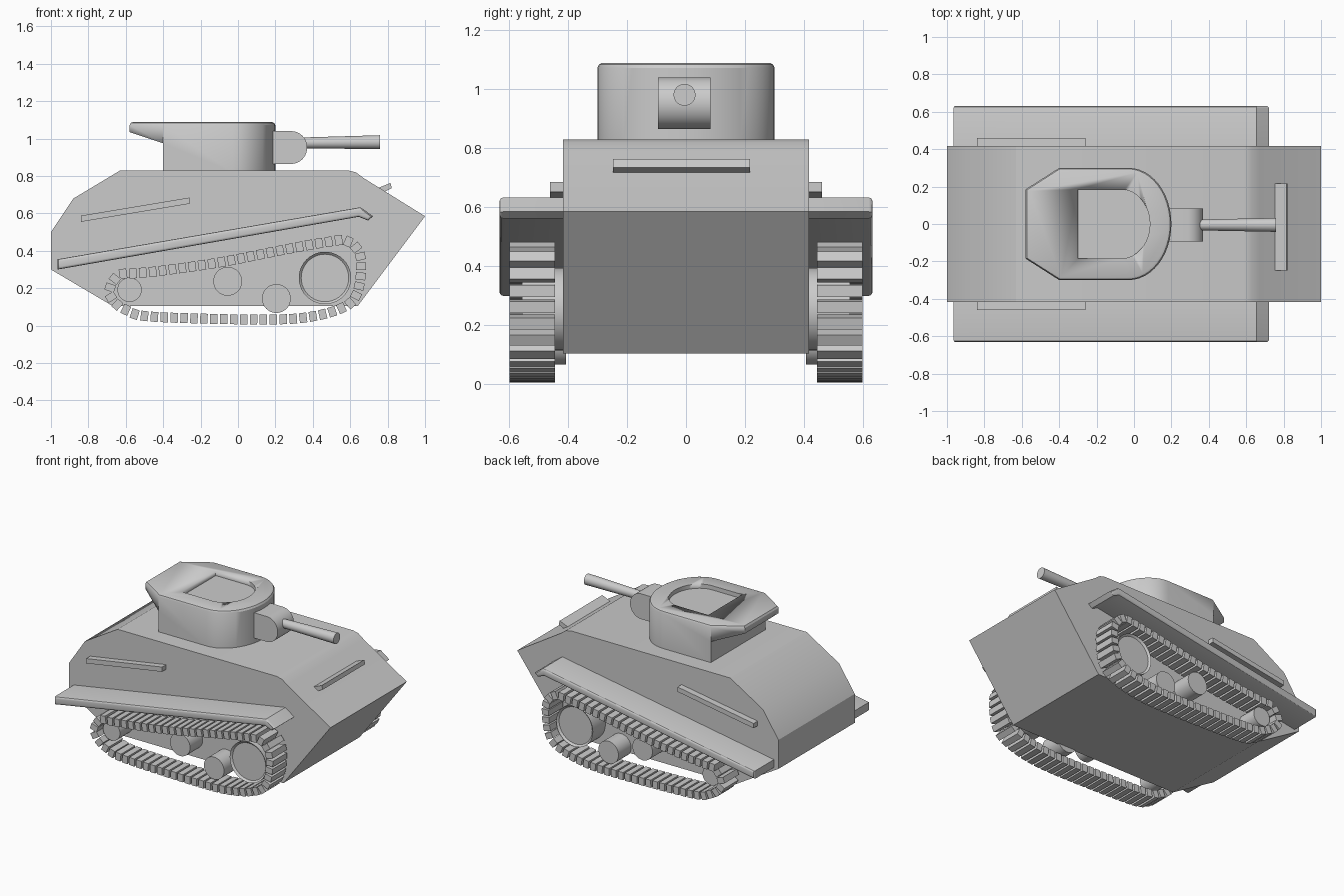
import bpy, bmesh, math
from mathutils import Vector, Matrix

if "Cube" in bpy.data.objects:
    bpy.data.objects.remove(bpy.data.objects["Cube"])


def finish(name, bm, angle=30):
    bmesh.ops.recalc_face_normals(bm, faces=bm.faces[:])
    me = bpy.data.meshes.new(name)
    bm.to_mesh(me)
    bm.free()
    ob = bpy.data.objects.new(name, me)
    bpy.context.collection.objects.link(ob)
    bpy.ops.object.select_all(action='DESELECT')
    ob.select_set(True)
    bpy.context.view_layer.objects.active = ob
    bpy.ops.object.shade_smooth_by_angle(angle=math.radians(angle))
    return ob


def loft(loops):
    """Closed solid through matching vertex loops."""
    bm = bmesh.new()
    rings = [[bm.verts.new(p) for p in loop] for loop in loops]
    n = len(rings[0])
    for a, b in zip(rings, rings[1:]):
        for i in range(n):
            bm.faces.new((a[i], a[(i + 1) % n], b[(i + 1) % n], b[i]))
    bm.faces.new(rings[0])
    bm.faces.new(rings[-1])
    return bm


def side_prism(profile, y0, y1):
    return loft([[(x, y, z) for x, z in profile] for y in (y0, y1)])


def nose(cx, rx, ry, n=24):
    """Half ellipse facing +x, from -y to +y."""
    return [(cx + rx * math.cos(t), ry * math.sin(t))
            for t in (-math.pi / 2 + math.pi * i / n for i in range(n + 1))]


def cylinder(name, c, r0, r1, length, axis, rim=0):
    bm = bmesh.new()
    bmesh.ops.create_cone(bm, cap_ends=True, segments=40, radius1=r0, radius2=r1, depth=length)
    if rim:
        caps = [f for f in bm.faces if len(f.verts) > 4]
        bmesh.ops.inset_individual(bm, faces=caps, thickness=rim, depth=-rim)
    rot = Vector((0, 0, 1)).rotation_difference(Vector(axis)).to_matrix().to_4x4()
    bm.transform(Matrix.Translation(c) @ rot)
    return finish(name, bm)


def cut(ob, cutter):
    cutter.hide_render = True
    m = ob.modifiers.new("cut", 'BOOLEAN')
    m.operation, m.solver, m.object = 'DIFFERENCE', 'EXACT', cutter
    bpy.context.view_layer.objects.active = ob
    bpy.ops.object.modifier_apply(modifier=m.name)
    bpy.data.objects.remove(cutter)


# Hull
finish("hull", side_prism([(-1, .30), (-1, .50), (-.88, .68), (-.63, .83), (.59, .83), (.63, .82),
                           (.67, .79), (1, .585), (.64, .105), (-.67, .105)], -.417, .417))

# Turret with a softened top edge, undercut rear and recessed hatch
outline = [(-.40, .30), (-.58, .185), (-.58, -.185), (-.40, -.30)] + nose(-.03, .23, .30)
levels = [(.82, 1), (1.072, 1), (1.084, .982), (1.089, .95)]
turret = finish("turret", loft([[(-.19 + (x + .19) * s, y * s, z) for x, y in outline]
                                for z, s in levels]))
cut(turret, finish("undercut", side_prism(
    [(-.7, .7), (-.4, .7), (-.4, .975), (-.58, 1.035), (-.7, 1.075)], -.5, .5)))
hatch = [(-.30, .185), (-.30, -.185)] + nose(-.07, .155, .185)
cut(turret, finish("hatch_recess", loft([[(x, y, z) for x, y in hatch] for z in (1.06, 1.2)])))

# Gun mantlet and barrel
mantlet = [(.12, .865), (.12, 1.04)] + [(.285 + .085 * math.cos(t), .9525 + .0875 * math.sin(t))
           for t in (math.pi / 2 - math.pi * i / 20 for i in range(21))]
finish("gun_mantlet", side_prism(mantlet, -.094, .083))
cylinder("gun_barrel", (.55, -.005, .979), .029, .037, .42, (1, 0, .01))

# Bar on the sloped nose
finish("nose_bar", side_prism([(.74, .732), (.815, .763), (.822, .735), (.77, .71)], -.248, .217))

# Track path as a closed smooth curve, resampled evenly
path = [(-.60, .085), (-.50, .052), (-.2, .038), (.2, .033), (.4, .05), (.55, .092), (.625, .15),
        (.655, .26), (.65, .385), (.58, .453), (.45, .443), (.2, .397), (-.1, .338), (-.4, .295),
        (-.55, .28), (-.64, .268), (-.688, .185), (-.655, .122)]
P = [Vector((x, 0, z)) for x, z in path]
dense = []
for i in range(len(P)):
    a, b, c, d = (P[(i + k) % len(P)] for k in (-1, 0, 1, 2))
    for j in range(20):
        t = j / 20
        dense.append(.5 * (2 * b + (c - a) * t + (2 * a - 5 * b + 4 * c - d) * t * t
                           + (3 * b - a - 3 * c + d) * t ** 3))
dense.append(dense[0])
seg = [(b - a).length for a, b in zip(dense, dense[1:])]
PADS = 58
pitch = sum(seg) / PADS
pads, run, k = [], 0, 0
for i, s in enumerate(seg):
    while k < PADS and k * pitch < run + s:
        f = (k * pitch - run) / s
        pads.append((dense[i].lerp(dense[i + 1], f), (dense[i + 1] - dense[i]).normalized()))
        k += 1
    run += s

# Running gear on both sides
wheels = [("drive_wheel", .465, .255, .14, .013), ("front_road_wheel", .205, .145, .077, 0),
          ("return_roller", -.055, .237, .077, 0), ("rear_wheel", -.58, .192, .065, 0)]
for side, s in (("right", -1), ("left", 1)):
    for name, x, z, r, rim in wheels:
        cylinder(f"{side}_{name}", (x, s * .481, z), r, r, .148, (0, -1, 0), rim)

    bm = bmesh.new()
    for p, t in pads:
        m = Matrix.Translation(p + Vector((0, s * .521, 0))) \
            @ Matrix.Rotation(-math.atan2(t.z, t.x), 4, 'Y') @ Matrix.Diagonal((.04, .155, .053, 1))
        bmesh.ops.create_cube(bm, size=1, matrix=m)
    finish(f"{side}_track", bm)

    # Sloping fender with a rounded outer edge
    bm = side_prism([(-.965, .30), (-.965, .355), (.655, .633), (.722, .585), (.695, .562),
                     (.645, .582)], s * .40, s * .632)
    outer = [e for e in bm.edges if all(abs(v.co.y) > .6 for v in e.verts)]
    bmesh.ops.recalc_face_normals(bm, faces=bm.faces[:])
    bmesh.ops.bevel(bm, geom=outer, offset=.013, segments=3, profile=.5, affect='EDGES')
    finish(f"{side}_fender", bm)

    # Slanted rail on the hull flank
    finish(f"{side}_rail", side_prism([(-.84, .555), (-.84, .588), (-.258, .685), (-.258, .652)],
                                      s * .40, s * .461))
